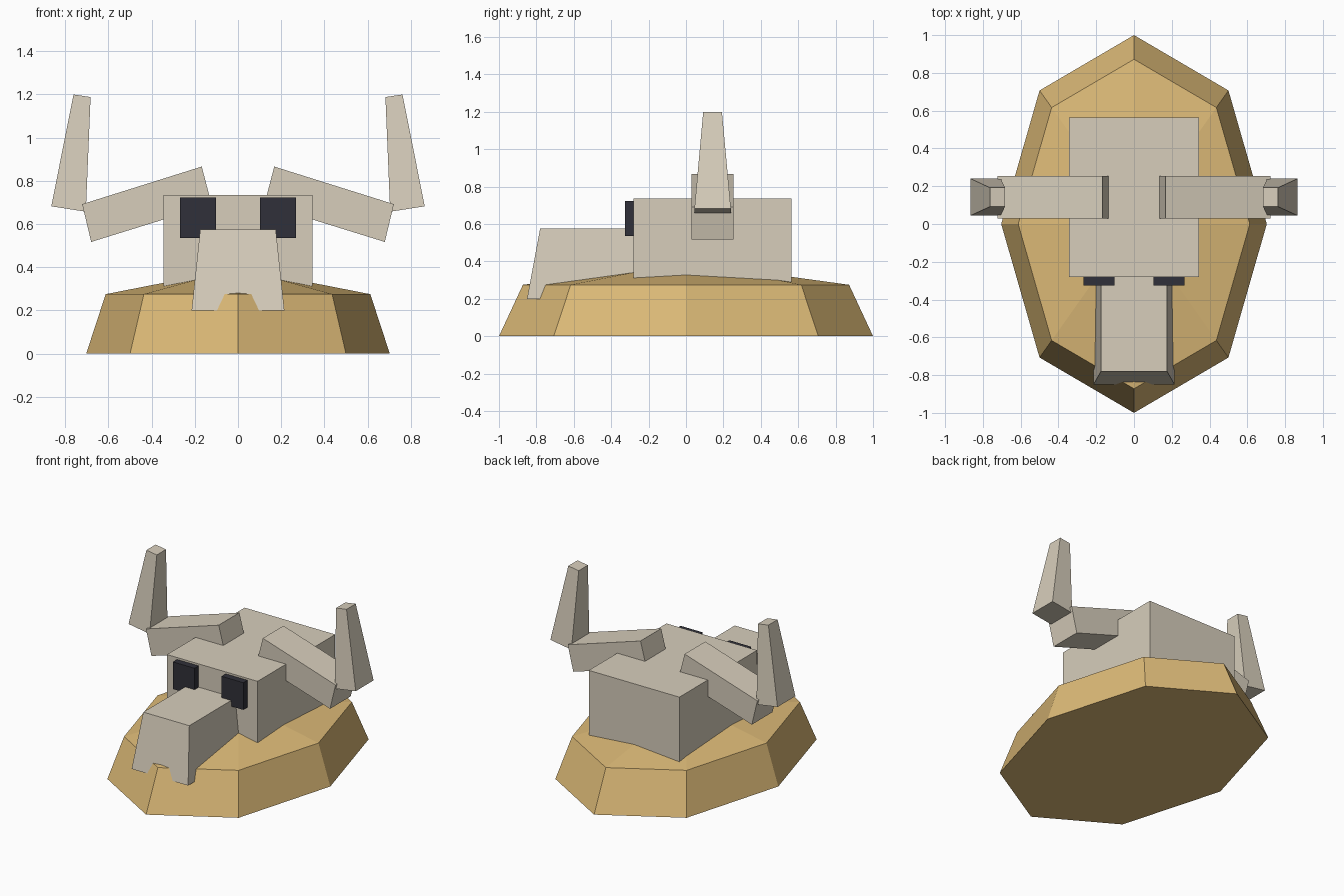
import bpy
import bmesh

cube = bpy.data.objects.get("Cube")
if cube:
    bpy.data.objects.remove(cube, do_unlink=True)


def material(name, rgb):
    m = bpy.data.materials.new(name)
    m.use_nodes = True
    m.diffuse_color = (*rgb, 1)
    m.node_tree.nodes["Principled BSDF"].inputs["Base Color"].default_value = (*rgb, 1)
    return m


bone = material("bone", (0.68, 0.615, 0.5))
sand = material("sand", (0.72, 0.49, 0.185))
dark = material("dark", (0.03, 0.03, 0.041))


def loft(name, mat, bottom, top, apex=None):
    """Closed solid between two rings, with an optional peak over the top ring."""
    bm = bmesh.new()
    low = [bm.verts.new(p) for p in bottom]
    high = [bm.verts.new(p) for p in top]
    n = len(low)
    bm.faces.new(low)
    peak = bm.verts.new(apex) if apex else None
    if not peak:
        bm.faces.new(high)
    for i in range(n):
        j = (i + 1) % n
        bm.faces.new((low[i], low[j], high[j], high[i]))
        if peak:
            bm.faces.new((high[i], high[j], peak))
    bmesh.ops.recalc_face_normals(bm, faces=bm.faces)
    mesh = bpy.data.meshes.new(name)
    bm.to_mesh(mesh)
    bm.free()
    mesh.materials.append(mat)
    obj = bpy.data.objects.new(name, mesh)
    bpy.context.collection.objects.link(obj)
    return obj


def rect(x0, x1, y0, y1, z0, z1=None):
    """Rectangle ring whose height runs from z0 at x0 to z1 at x1."""
    z1 = z0 if z1 is None else z1
    return [(x0, y0, z0), (x1, y0, z1), (x1, y1, z1), (x0, y1, z0)]


# Sand mound: stretched octagon with sloping sides and a low peak
outline = [(0, -1), (0.5, -0.707), (0.703, 0), (0.5, 0.707),
           (0, 1), (-0.5, 0.707), (-0.703, 0), (-0.5, -0.707)]
loft("sand_mound", sand,
     [(x, y, 0) for x, y in outline],
     [(x * 0.872, y * 0.872, 0.275) for x, y in outline],
     apex=(0, 0, 0.395))

# Skull block and snout, both sunk into the mound
loft("skull", bone, rect(-0.345, 0.345, -0.28, 0.565, 0.2),
     rect(-0.345, 0.345, -0.28, 0.565, 0.735))
loft("snout", bone, rect(-0.215, 0.215, -0.85, -0.25, 0.2),
     rect(-0.175, 0.175, -0.78, -0.25, 0.575))

# Eye sockets and two-part horns on each side
for side, s in (("left", 1), ("right", -1)):
    loft(side + "_eye", dark, rect(s * 0.103, s * 0.268, -0.325, -0.27, 0.535),
         rect(s * 0.103, s * 0.268, -0.325, -0.27, 0.722))
    loft(side + "_horn_base", bone,
         rect(s * 0.122, s * 0.68, 0.03, 0.255, 0.69, 0.517),
         rect(s * 0.168, s * 0.722, 0.03, 0.255, 0.866, 0.692))
    loft(side + "_horn_tip", bone,
         rect(s * 0.705, s * 0.865, 0.045, 0.24, 0.657, 0.682),
         rect(s * 0.683, s * 0.762, 0.092, 0.192, 1.188, 1.2))
